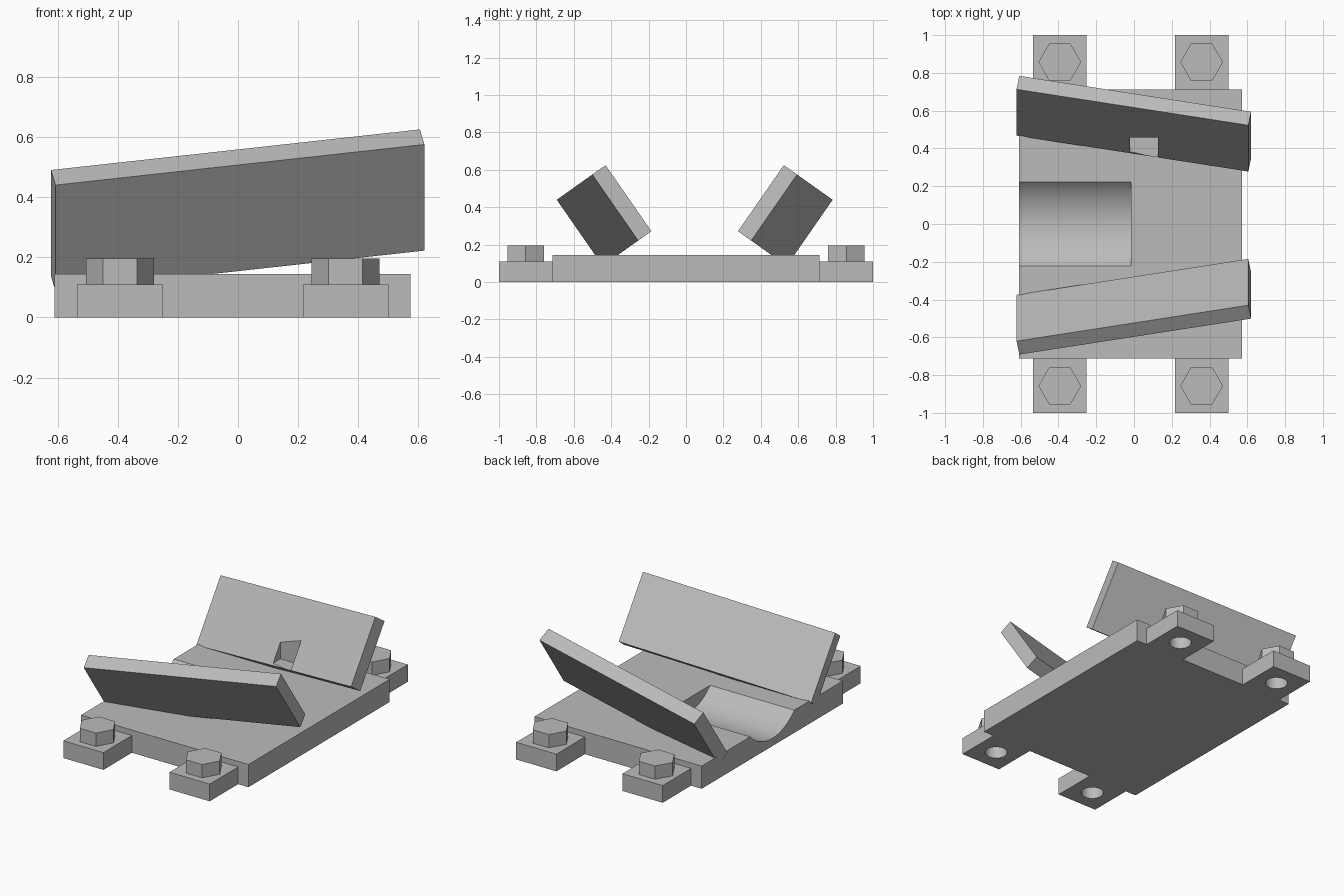
import bpy, bmesh, math
from mathutils import Vector, Matrix

cube = bpy.data.objects.get("Cube")
if cube:
    bpy.data.objects.remove(cube, do_unlink=True)

# Single flat colour
grey = bpy.data.materials.new("light_grey")
grey.use_nodes = True
grey.diffuse_color = (0.5, 0.5, 0.5, 1)
grey.node_tree.nodes["Principled BSDF"].inputs["Base Color"].default_value = (0.5, 0.5, 0.5, 1)


def finish(name, bm):
    bmesh.ops.recalc_face_normals(bm, faces=bm.faces)
    mesh = bpy.data.meshes.new(name)
    bm.to_mesh(mesh)
    bm.free()
    mesh.materials.append(grey)
    obj = bpy.data.objects.new(name, mesh)
    bpy.context.collection.objects.link(obj)
    return obj


def slab(name, corner, a, b, c):
    """Block spanned by three edge vectors from one corner."""
    bm = bmesh.new()
    bmesh.ops.create_cube(bm, size=1)
    corner, a, b, c = (Vector(v) for v in (corner, a, b, c))
    for v in bm.verts:
        p = v.co + Vector((0.5, 0.5, 0.5))
        v.co = corner + a * p.x + b * p.y + c * p.z
    return finish(name, bm)


def box(name, x0, x1, y0, y1, z0, z1):
    return slab(name, (x0, y0, z0), (x1 - x0, 0, 0), (0, y1 - y0, 0), (0, 0, z1 - z0))


def prism(name, sides, radius, depth, centre, along_x=False):
    bm = bmesh.new()
    turn = Matrix.Rotation(math.pi / 2, 4, 'Y') if along_x else Matrix()
    bmesh.ops.create_cone(bm, cap_ends=True, segments=sides, radius1=radius, radius2=radius,
                          depth=depth, matrix=Matrix.Translation(centre) @ turn)
    return finish(name, bm)


def activate(obj):
    bpy.ops.object.select_all(action='DESELECT')
    obj.select_set(True)
    bpy.context.view_layer.objects.active = obj


def cut(obj, cutter):
    cutter.hide_render = True
    mod = obj.modifiers.new("cut", 'BOOLEAN')
    mod.operation = 'DIFFERENCE'
    mod.solver = 'EXACT'
    mod.object = cutter
    activate(obj)
    bpy.ops.object.modifier_apply(modifier=mod.name)
    bpy.data.objects.remove(cutter, do_unlink=True)


def smooth(obj):
    activate(obj)
    bpy.ops.object.shade_smooth_by_angle(angle=math.radians(30))


# Base plate with a shallow round channel open at one end
TOP, HALF, SAG = 0.145, 0.222, 0.095
plate = box("base_plate", -0.61, 0.573, -0.713, 0.713, 0, TOP)
radius = (HALF ** 2 + SAG ** 2) / (2 * SAG)
cut(plate, prism("channel_cutter", 128, radius, 0.8, (-0.415, 0, TOP - SAG + radius), True))
smooth(plate)

# Mounting tabs with a hole underneath and a hex bolt head on top
for side, y in (("front", -1), ("back", 1)):
    for end, x in (("right", -0.393), ("left", 0.358)):
        y0, y1 = sorted((y * 0.713, y))
        tab = box(f"{side}_{end}_tab", x - 0.142, x + 0.142, y0, y1, 0, 0.11)
        cut(tab, prism("hole_cutter", 48, 0.066, 0.3, (x, y * 0.857, 0)))
        smooth(tab)
        head = prism(f"{side}_{end}_bolt_head", 6, 0.113, 0.087, (x, y * 0.857, 0.1515))
        # Corners of the hexagon point along x
        first = head.data.vertices[0].co
        angle = math.atan2(first.y - y * 0.857, first.x - x)
        pivot = Matrix.Translation((x, y * 0.857, 0))
        head.data.transform(pivot @ Matrix.Rotation(-angle, 4, 'Z') @ pivot.inverted())

# Two leaning guide panels, converging and rising towards +x
panels = {}
for name, s, shift in (("front_panel", 1, 0), ("back_panel", -1, 0.093)):
    panels[name] = slab(name, (-0.622, -0.62 * s + shift, 0.49),
                        (1.227, 0.19 * s, 0.135),
                        (0.015, -0.071 * s, -0.05),
                        (0, 0.245 * s, -0.353))

# Small pocket at the foot of the back panel
cut(panels["back_panel"], box("pocket_cutter", -0.02, 0.127, 0.2, 0.457, 0.215, 0.6))
